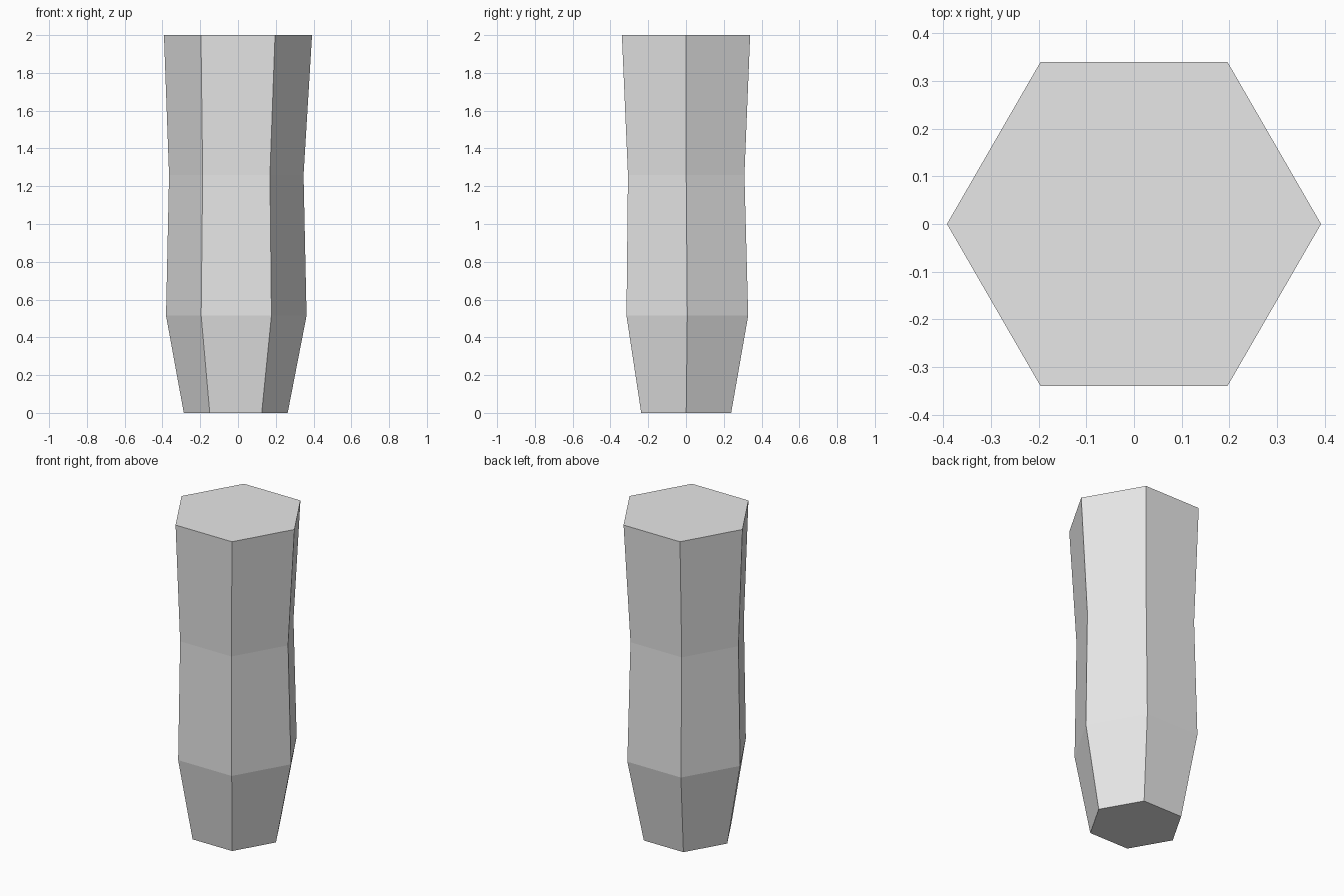
import bpy
import bmesh
import math

cube = bpy.data.objects.get("Cube")
if cube:
    bpy.data.objects.remove(cube, do_unlink=True)

# Plain grey stone
grey = bpy.data.materials.new("light_grey")
grey.use_nodes = True
colour = (0.8, 0.8, 0.8, 1)
grey.diffuse_color = colour
grey.node_tree.nodes["Principled BSDF"].inputs["Base Color"].default_value = colour

# Slightly crooked rings of the column: height, radius, centre x, centre y
SIDES = 6
RINGS = [
    (0.0, 0.275, -0.012, 0.001),
    (0.515, 0.372, -0.009, 0.007),
    (1.26, 0.356, -0.009, 0.001),
    (2.0, 0.392, 0.0, 0.0),
]

bm = bmesh.new()
loops = []
for z, radius, cx, cy in RINGS:
    angles = [math.tau * i / SIDES for i in range(SIDES)]
    loops.append([bm.verts.new((cx + radius * math.cos(a),
                                cy + radius * math.sin(a), z)) for a in angles])

# Flat side walls between neighbouring rings
for low, high in zip(loops, loops[1:]):
    for i in range(SIDES):
        j = (i + 1) % SIDES
        bm.faces.new((low[i], low[j], high[j], high[i]))

# End caps
bm.faces.new(loops[-1])
bm.faces.new(loops[0][::-1])
bmesh.ops.recalc_face_normals(bm, faces=bm.faces)

mesh = bpy.data.meshes.new("hexagonal_column")
bm.to_mesh(mesh)
bm.free()
mesh.materials.append(grey)
column = bpy.data.objects.new("hexagonal_column", mesh)
bpy.context.collection.objects.link(column)
